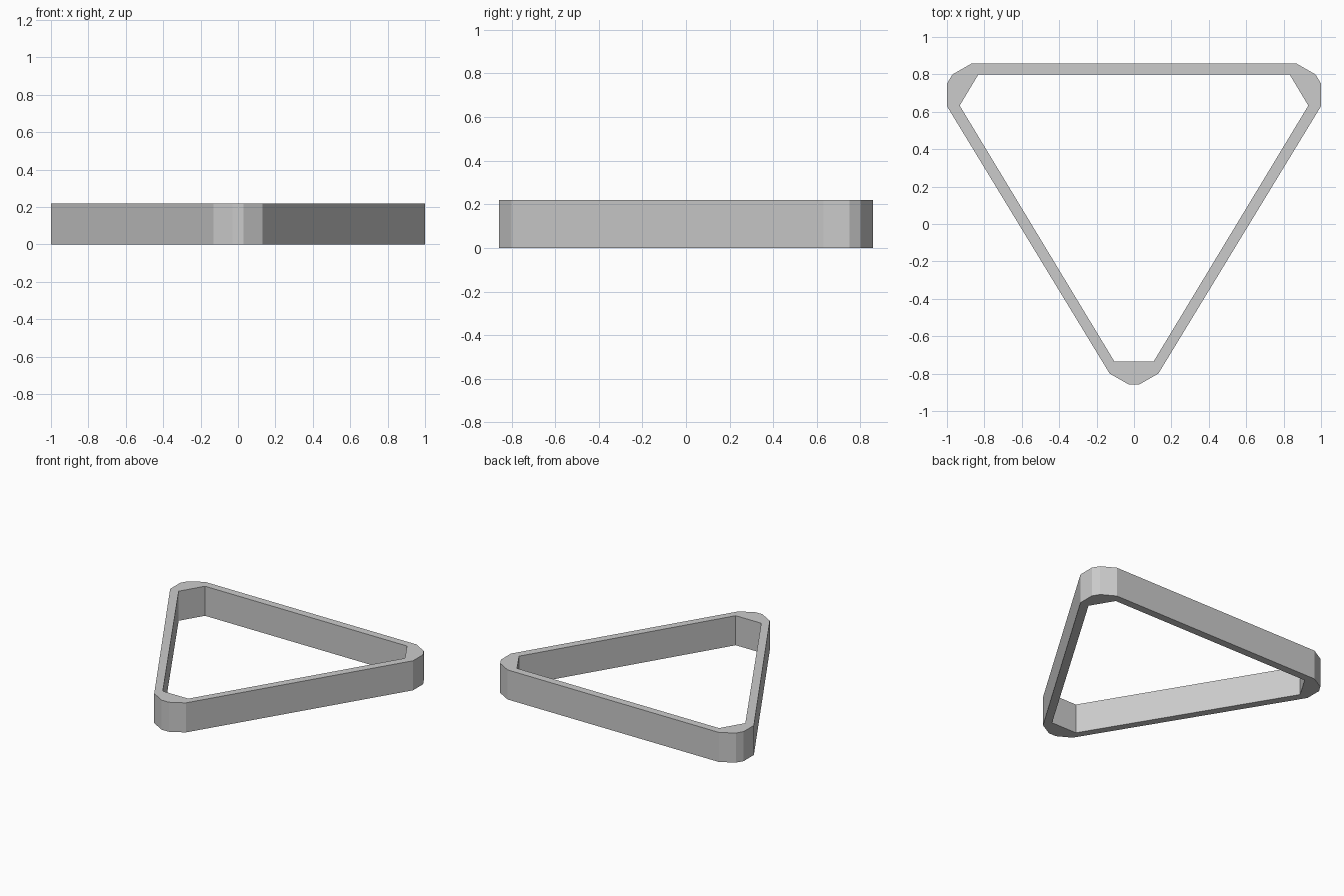
import bpy
import bmesh

HEIGHT = 0.22

cube = bpy.data.objects.get("Cube")
if cube:
    bpy.data.objects.remove(cube, do_unlink=True)

# Single grey finish
grey = bpy.data.materials.new("grey")
grey.use_nodes = True
colour = (0.6, 0.6, 0.6, 1)
grey.diffuse_color = colour
grey.node_tree.nodes["Principled BSDF"].inputs["Base Color"].default_value = colour


def mirrored(half):
    """Close a right-hand half outline by reflecting it across x = 0."""
    return half + [(-x, y) for x, y in reversed(half)]


# Bevelled outer outline and three-cornered inner opening, front to back
outer = mirrored([(0.03, -0.857), (0.13, -0.80), (1.0, 0.63),
                  (1.0, 0.75), (0.97, 0.80), (0.87, 0.857)])
inner = mirrored([(0.105, -0.735), (0.932, 0.633), (0.832, 0.80)])

bm = bmesh.new()


def ring(points, z):
    verts = [bm.verts.new((x, y, z)) for x, y in points]
    edges = [bm.edges.new((v, verts[(i + 1) % len(verts)]))
             for i, v in enumerate(verts)]
    return verts, edges


# Upright walls, inside and outside
rims = {0: [], HEIGHT: []}
for outline in (outer, inner):
    low, low_edges = ring(outline, 0)
    high, high_edges = ring(outline, HEIGHT)
    rims[0] += low_edges
    rims[HEIGHT] += high_edges
    for i in range(len(low)):
        j = (i + 1) % len(low)
        bm.faces.new((low[i], low[j], high[j], high[i]))

# Flat top and bottom rims
for edges in rims.values():
    bmesh.ops.triangle_fill(bm, edges=edges, use_beauty=True, normal=(0, 0, 1))
bmesh.ops.recalc_face_normals(bm, faces=bm.faces)

mesh = bpy.data.meshes.new("triangular_rack")
bm.to_mesh(mesh)
bm.free()
mesh.materials.append(grey)
rack = bpy.data.objects.new("triangular_rack", mesh)
bpy.context.collection.objects.link(rack)
